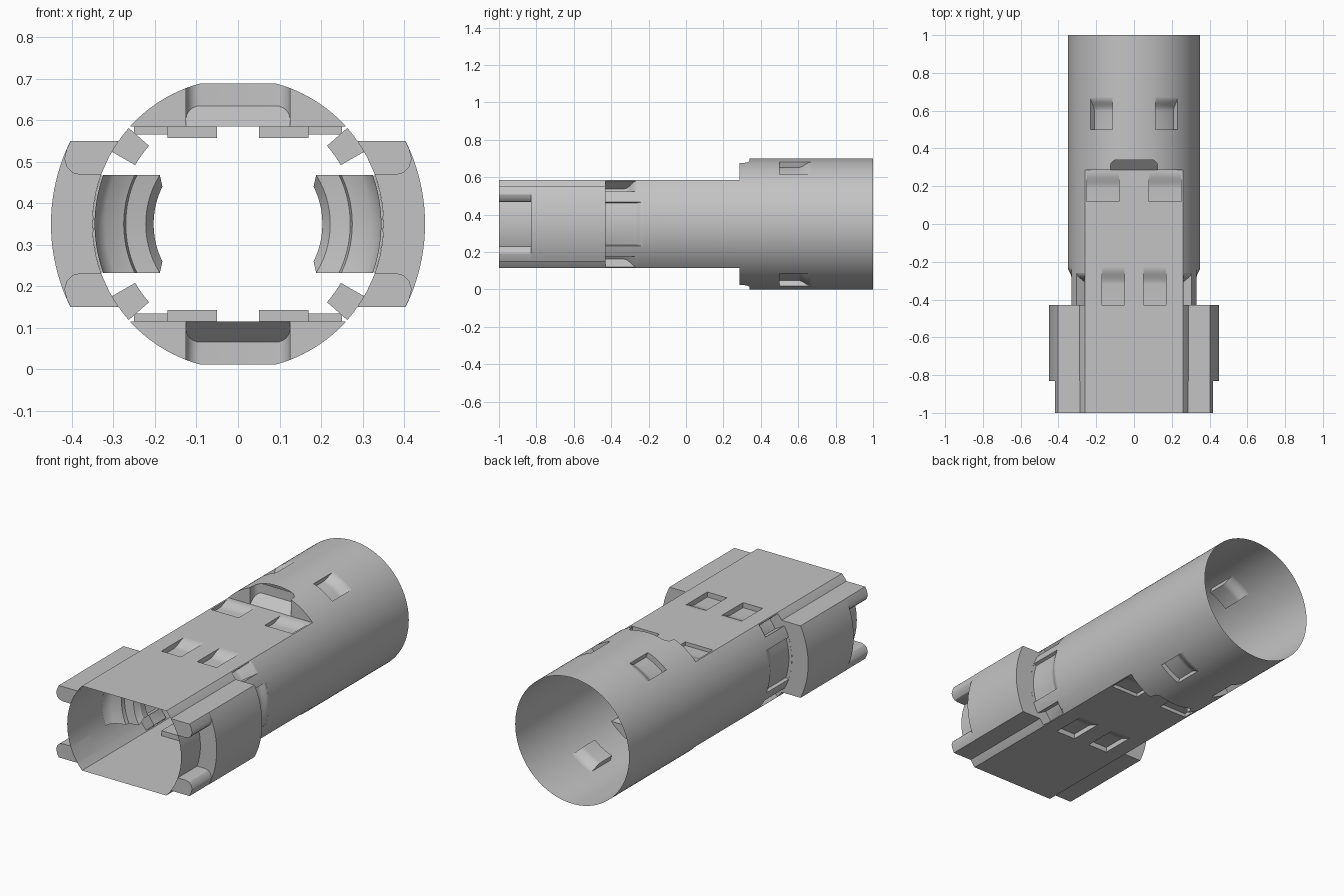
import bpy, bmesh
from math import sin, cos, asin, acos, sqrt, pi, radians, degrees

cube = bpy.data.objects.get("Cube")
if cube:
    bpy.data.objects.remove(cube)

R, AXIS, FLAT = 0.35, 0.35, 0.235       # tube radius, axis height, flat offset
FRONT, STEP, BACK = -1.0, 0.285, 1.0    # main stations along y
EDGE = degrees(acos(FLAT / R))          # angle from vertical where flats begin
HALF = sqrt(R * R - FLAT * FLAT)        # half width of a flat
NOTCH, NOTCH_Y = 0.125, 0.34

grey = bpy.data.materials.new("plain_grey")
grey.use_nodes = True
colour = (0.55, 0.55, 0.55, 1)
grey.diffuse_color = colour
grey.node_tree.nodes["Principled BSDF"].inputs["Base Color"].default_value = colour


def finish(name, bm):
    bmesh.ops.remove_doubles(bm, verts=bm.verts, dist=0.0002)
    bmesh.ops.recalc_face_normals(bm, faces=bm.faces)
    mesh = bpy.data.meshes.new(name)
    bm.to_mesh(mesh)
    bm.free()
    mesh.materials.append(grey)
    ob = bpy.data.objects.new(name, mesh)
    bpy.context.collection.objects.link(ob)
    bpy.ops.object.select_all(action='DESELECT')
    ob.select_set(True)
    bpy.context.view_layer.objects.active = ob
    bpy.ops.object.shade_smooth_by_angle(angle=radians(30))


def face(bm, points):
    bm.faces.new([bm.verts.new(p) for p in points])


def strip(bm, a, b):
    for i in range(len(a) - 1):
        face(bm, [a[i], a[i + 1], b[i + 1], b[i]])


def span(a, b, n):
    return [a + (b - a) * i / n for i in range(n + 1)]


def tube(u, v, d=0):
    """Point at angle u (degrees from the top), station v, sunk by d."""
    r = R - d
    return (r * sin(radians(u)), v, AXIS + r * cos(radians(u)))


def plate(side):
    return lambda u, v, d=0: (u, v, AXIS + side * (FLAT - d))


def grid(bm, us, vs, at, holes):
    """Sheet of quads with rectangular windows left out."""
    us = sorted(set(us) | {h[i] for h in holes for i in (0, 1)})
    vs = sorted(set(vs) | {h[i] for h in holes for i in (2, 3)})
    us = [u for u in us if us[0] <= u <= us[-1]]
    for u0, u1 in zip(us, us[1:]):
        for v0, v1 in zip(vs, vs[1:]):
            u, v = (u0 + u1) / 2, (v0 + v1) / 2
            if not any(h[0] < u < h[1] and h[2] < v < h[3] for h in holes):
                face(bm, [at(u0, v0), at(u1, v0), at(u1, v1), at(u0, v1)])


def pocket(bm, at, window, depth, ramp):
    """Sunk pocket: steep end wall, level floor, smooth ramp back up."""
    u0, u1, v0, v1 = window
    us = span(u0, u1, 6)
    rows = [(v0, 0), (v0, depth)]
    rows += [(v1 - ramp * (1 - t), depth * (1 + cos(pi * t)) / 2) for t in span(0, 1, 8)]
    for (va, da), (vb, db) in zip(rows, rows[1:]):
        strip(bm, [at(u, va, da) for u in us], [at(u, vb, db) for u in us])
    for u in (u0, u1):
        strip(bm, [at(u, v, 0) for v, d in rows[1:]], [at(u, v, d) for v, d in rows[1:]])


def mirrored(a, b, v0, v1):
    """Window repeated in four quadrants of the tube."""
    return [(a, b, v0, v1), (180 - b, 180 - a, v0, v1),
            (180 + a, 180 + b, v0, v1), (360 - b, 360 - a, v0, v1)]


# Rear barrel: full round tube with four pockets and two notches
bm = bmesh.new()
rear = mirrored(19.2, 41, 0.5, 0.67)
na = degrees(asin(NOTCH / R))
notches = [(0, na, STEP, NOTCH_Y), (360 - na, 360, STEP, NOTCH_Y),
           (180 - na, 180 + na, STEP, NOTCH_Y)]
grid(bm, span(0, 360, 120), [STEP, BACK], tube, rear + notches)
for w in rear:
    pocket(bm, tube, w, 0.03, 0.07)

# Front cheeks: tube sides between the flats
for base in (0, 180):
    corner = [(base + 48.7, base + 60.2, -0.43, -0.26),
              (base + 119.8, base + 131.3, -0.43, -0.26)]
    middle = (base + 70.4, base + 109.6, -0.43, -0.23)
    grid(bm, span(base + EDGE, base + 180 - EDGE, 28), [FRONT, STEP], tube, corner + [middle])
    for w in corner:
        pocket(bm, tube, w, 0.065, 0.07)
    pocket(bm, tube, middle, 0.018, 0.05)
finish("barrel", bm)

# Upper and lower flats, each with four pockets
for side, name in ((1, "upper_flat"), (-1, "lower_flat")):
    bm = bmesh.new()
    at = plate(side)
    near = [(0.05, 0.17, -0.43, -0.23), (-0.17, -0.05, -0.43, -0.23)]
    far = [(0.08, 0.25, 0.12, 0.27), (-0.25, -0.08, 0.12, 0.27)]
    grid(bm, [-HALF, HALF], [FRONT, STEP], at, near + far)
    for w in near:
        pocket(bm, at, w, 0.028, 0.09)
    for w in far:
        pocket(bm, at, w, 0.02, 0.08)
    finish(name, bm)

# Step walls where the flats meet the round barrel, with rounded notches
FILLET = 0.035
arc = [(NOTCH - FILLET + FILLET * cos(a), NOTCH_Y - FILLET + FILLET * sin(a))
       for a in span(0, pi / 2, 6)]
half_path = [(NOTCH, STEP)] + arc
path = half_path + [(-x, y) for x, y in reversed(half_path)]


def skin(x):
    return sqrt(R * R - x * x)


for side, name in ((1, "upper_step"), (-1, "lower_step")):
    bm = bmesh.new()

    def put(x, y, h):
        return (x, y, AXIS + side * h)

    def slope(y):
        return FLAT + (y - STEP) * 0.9

    face(bm, [put(x, y, slope(y)) for x, y in path])
    strip(bm, [put(x, y, slope(y)) for x, y in path], [put(x, y, skin(x)) for x, y in path])
    for s in (1, -1):
        xs = [s * x for x in span(NOTCH, HALF, 12)]
        strip(bm, [put(x, STEP, FLAT) for x in xs], [put(x, STEP, skin(x)) for x in xs])
        for p, q in zip(arc, arc[1:]):
            face(bm, [put(s * x, y, skin(x)) for x, y in (p, q, (NOTCH, NOTCH_Y))])
    finish(name, bm)


def prism(name, outline, v0, v1):
    bm = bmesh.new()
    a = [(x, v0, AXIS + z) for x, z in outline]
    b = [(x, v1, AXIS + z) for x, z in outline]
    face(bm, a)
    face(bm, b)
    strip(bm, a + a[:1], b + b[:1])
    finish(name, bm)


# Side wings, guide rails and inner latches
zs = span(-0.2, 0.2, 20)
wing = [(sqrt(0.45 ** 2 - z * z), z) for z in zs] + [(skin(z), z) for z in reversed(zs)]
rail = [(0.287, 0.2), (0.402, 0.2), (0.412, 0.18), (0.418, 0.157), (0.412, 0.137),
        (0.398, 0.123), (0.378, 0.118), (0.33, 0.118), (0.31, 0.162)]
latch = [(0.345, -0.7), (0.338, -0.67), (0.32, -0.65), (0.275, -0.63), (0.27, -0.61),
         (0.222, -0.6), (0.203, -0.57), (0.203, -0.53), (0.33, -0.43)]

for s, label in ((1, "left"), (-1, "right")):
    prism(label + "_wing", [(s * x, z) for x, z in wing], -0.83, -0.43)
    for t, level in ((1, "upper"), (-1, "lower")):
        prism(f"{label}_{level}_rail", [(s * x, t * z) for x, z in rail], FRONT, -0.83)
    bm = bmesh.new()
    rows = []
    for r, y in latch:
        h = 0.09 if r < 0.21 else 0.118
        rows.append([(s * sqrt(r * r - z * z), y, AXIS + z) for z in span(-h, h, 14)])
    for a, b in zip(rows, rows[1:]):
        strip(bm, a, b)
    finish(label + "_latch", bm)
